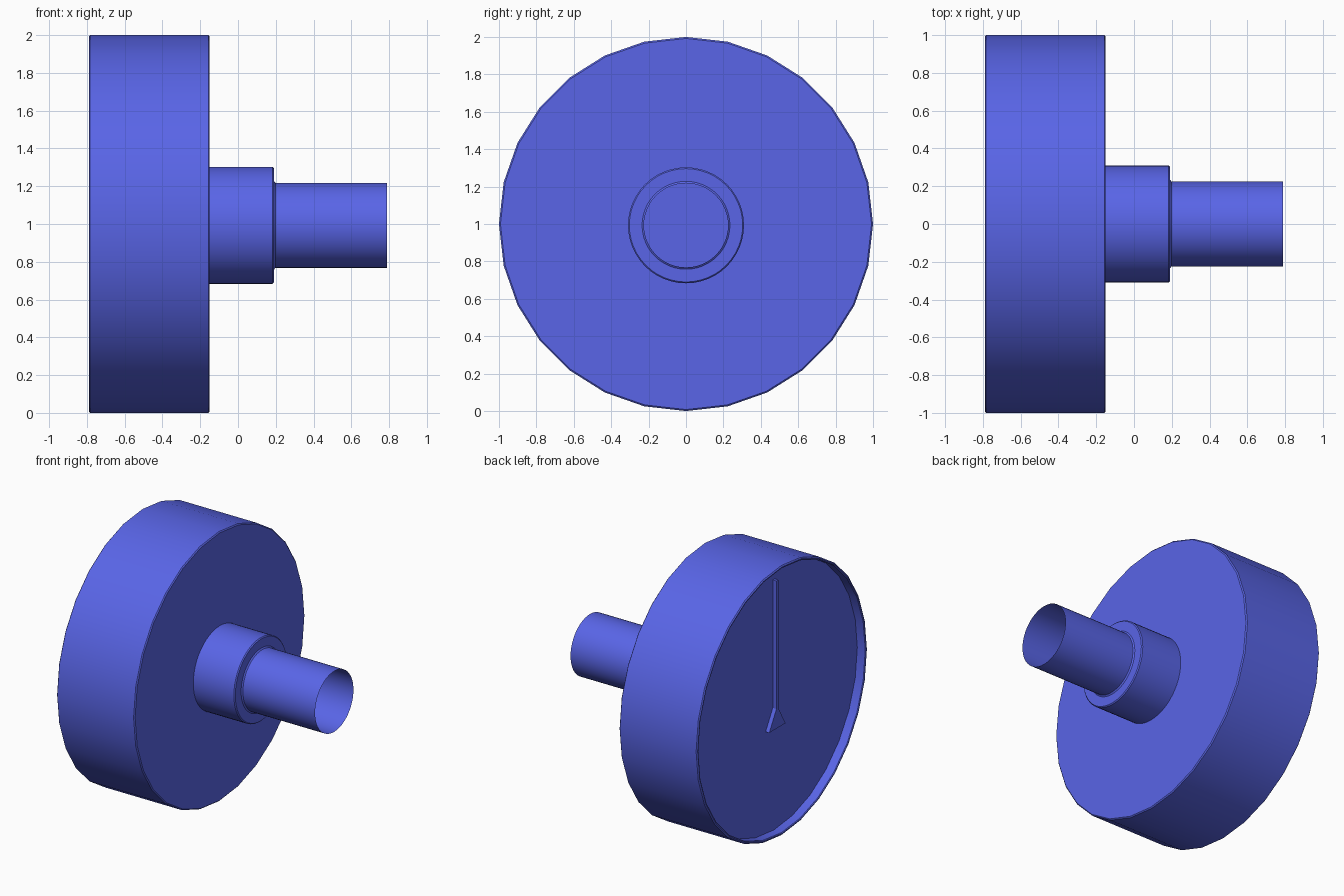
import bpy, bmesh, math

if "Cube" in bpy.data.objects:
    bpy.data.objects.remove(bpy.data.objects["Cube"])

blue = bpy.data.materials.new("blue_paint")
blue.diffuse_color = (0.10, 0.13, 0.80, 1)
blue.use_nodes = True
blue.node_tree.nodes["Principled BSDF"].inputs["Base Color"].default_value = blue.diffuse_color


def finish(name, bm, smooth=True):
    bmesh.ops.recalc_face_normals(bm, faces=bm.faces[:])
    me = bpy.data.meshes.new(name)
    bm.to_mesh(me)
    bm.free()
    me.materials.append(blue)
    ob = bpy.data.objects.new(name, me)
    bpy.context.collection.objects.link(ob)
    if smooth:
        bpy.ops.object.select_all(action='DESELECT')
        ob.select_set(True)
        bpy.context.view_layer.objects.active = ob
        bpy.ops.object.shade_smooth_by_angle(angle=math.radians(35))
    return ob


def lathe(name, profile, sides, z, cap_start=False, cap_end=False):
    """Turn an (x, radius) profile around a line parallel to the x axis."""
    bm = bmesh.new()
    angles = [2 * math.pi * i / sides for i in range(sides)]
    rings = [[bm.verts.new((x, r * math.sin(a), z + r * math.cos(a))) for a in angles]
             for x, r in profile]
    for a, b in zip(rings, rings[1:]):
        for i in range(sides):
            j = (i + 1) % sides
            bm.faces.new((a[i], a[j], b[j], b[i]))
    if cap_start:
        bm.faces.new(rings[0])
    if cap_end:
        bm.faces.new(rings[-1])
    return finish(name, bm)


# Drum housing with a shallow recessed dial on the -x side
lathe("gauge_housing",
      [(-0.72, 0.98), (-0.785, 0.98), (-0.79, 0.985), (-0.79, 0.992), (-0.783, 1.0),
       (-0.157, 1.0), (-0.15, 0.992)],
      28, 1.0, cap_start=True, cap_end=True)

# Stepped connector: collar, then an open thin pipe
lathe("connector_pipe",
      [(-0.15, 0.31), (0.183, 0.31), (0.19, 0.303), (0.19, 0.235),
       (0.198, 0.225), (0.79, 0.225)],
      48, 0.993)

# Pointer: narrow blade with a flared triangular tail, raised from the dial
outline = [(-0.011, 1.88), (0.011, 1.88), (0.011, 0.93),
           (0.095, 0.785), (-0.095, 0.785), (-0.011, 0.93)]
bm = bmesh.new()
base = bm.faces.new([bm.verts.new((-0.72, y, z)) for y, z in outline])
top = bmesh.ops.extrude_face_region(bm, geom=[base])["geom"]
bmesh.ops.translate(bm, vec=(-0.03, 0, 0),
                    verts=[v for v in top if isinstance(v, bmesh.types.BMVert)])
finish("pointer", bm, smooth=False)
